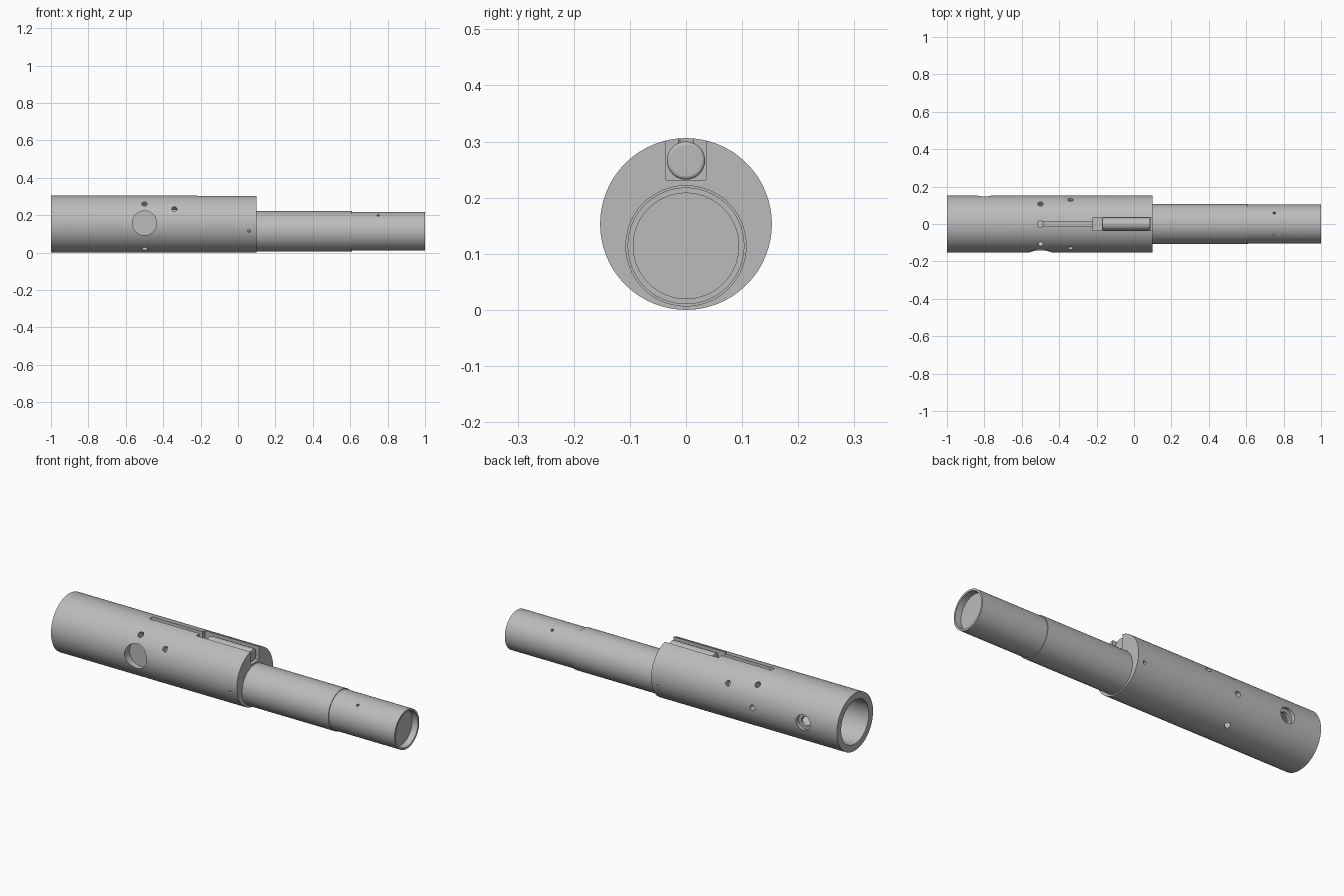
import bpy, math
from mathutils import Vector

if "Cube" in bpy.data.objects:
    bpy.data.objects.remove(bpy.data.objects["Cube"])

steel = bpy.data.materials.new("satin grey steel")
steel.use_nodes = True
GREY = (0.5, 0.5, 0.5, 1)
steel.diffuse_color = GREY
steel.node_tree.nodes["Principled BSDF"].inputs["Base Color"].default_value = GREY

R = 0.153          # body radius and axis height
BARREL_Z = 0.114   # barrel axis height


def rod(name, start, end, radius, sides=96):
    """Cylinder between two points."""
    a, b = Vector(start), Vector(end)
    bpy.ops.mesh.primitive_cylinder_add(vertices=sides, radius=radius, depth=(b - a).length,
                                        location=(a + b) / 2)
    ob = bpy.context.object
    ob.name = name
    ob.rotation_euler = (b - a).to_track_quat('Z', 'Y').to_euler()
    bpy.ops.object.transform_apply(location=True, rotation=True, scale=True)
    ob.data.materials.append(steel)
    return ob


def box(name, low, high):
    """Box between two corners."""
    a, b = Vector(low), Vector(high)
    bpy.ops.mesh.primitive_cube_add(size=1, location=(a + b) / 2)
    ob = bpy.context.object
    ob.name = name
    ob.scale = b - a
    bpy.ops.object.transform_apply(location=True, rotation=True, scale=True)
    ob.data.materials.append(steel)
    return ob


def cut(target, cutter):
    """Subtract the cutter and discard it."""
    mod = target.modifiers.new("cut", 'BOOLEAN')
    mod.operation, mod.solver, mod.object = 'DIFFERENCE', 'EXACT', cutter
    bpy.context.view_layer.objects.active = target
    bpy.ops.object.modifier_apply(modifier=mod.name)
    bpy.data.objects.remove(cutter)


def drill(target, x, degrees, radius, depth, axis_z=R, outer=R):
    """Radial hole; 0 degrees is the back, 90 is the top."""
    t = math.radians(degrees)
    d = Vector((0, math.cos(t), math.sin(t)))
    c = Vector((x, 0, axis_z))
    cut(target, rod("drill", c + d * (outer - depth), c + d * (outer + 0.05), radius, 32))


def smooth(ob):
    bpy.ops.object.select_all(action='DESELECT')
    ob.select_set(True)
    bpy.context.view_layer.objects.active = ob
    bpy.ops.object.shade_smooth_by_angle(angle=math.radians(30))


# Main body with the rear bore
body = rod("body", (-1, 0, R), (0.1, 0, R), R)
cut(body, rod("bore", (-1.1, 0, R), (-0.65, 0, R), 0.117))

# Wide slot, narrow slot and round slot end on top
cut(body, box("wide_slot", (-0.22, -0.036, 0.231), (0.2, 0.036, 0.4)))
cut(body, box("narrow_slot", (-0.51, -0.013, 0.262), (-0.2, 0.013, 0.4)))
drill(body, -0.5, 90, 0.017, 0.06)

# Large flat-bottomed pocket on the front
cut(body, rod("pocket", (-0.5, -0.11, 0.158), (-0.5, -0.3, 0.158), 0.065, 48))

# Counterbored hole on the back
drill(body, -0.8, 0, 0.042, 0.022)
drill(body, -0.8, 0, 0.026, 0.06)

# Small radial holes
for angle in (45, 135, 0, 240, 300):
    drill(body, -0.5, angle, 0.015, 0.045)
for angle in (32, 148):
    drill(body, -0.34, angle, 0.014, 0.03)
for angle in (-14, 194):
    drill(body, 0.06, angle, 0.008, 0.02)
smooth(body)

# Stepped barrel with a recessed end
rear_barrel = rod("rear_barrel", (0.08, 0, BARREL_Z), (0.61, 0, BARREL_Z), 0.108)
smooth(rear_barrel)
front_barrel = rod("front_barrel", (0.6, 0, BARREL_Z), (1, 0, BARREL_Z), 0.104)
cut(front_barrel, rod("end_recess", (0.965, 0, BARREL_Z), (1.1, 0, BARREL_Z), 0.094))
for angle in (55, 125):
    drill(front_barrel, 0.75, angle, 0.007, 0.02, BARREL_Z, 0.104)
smooth(front_barrel)

# Round-edged pin lying in the wide slot
pin = rod("slot_pin", (-0.17, 0, 0.266), (0.087, 0, 0.266), 0.034, 48)
bevel = pin.modifiers.new("round_ends", 'BEVEL')
bevel.width, bevel.segments, bevel.limit_method = 0.006, 3, 'ANGLE'
bevel.angle_limit = math.radians(40)
smooth(pin)
